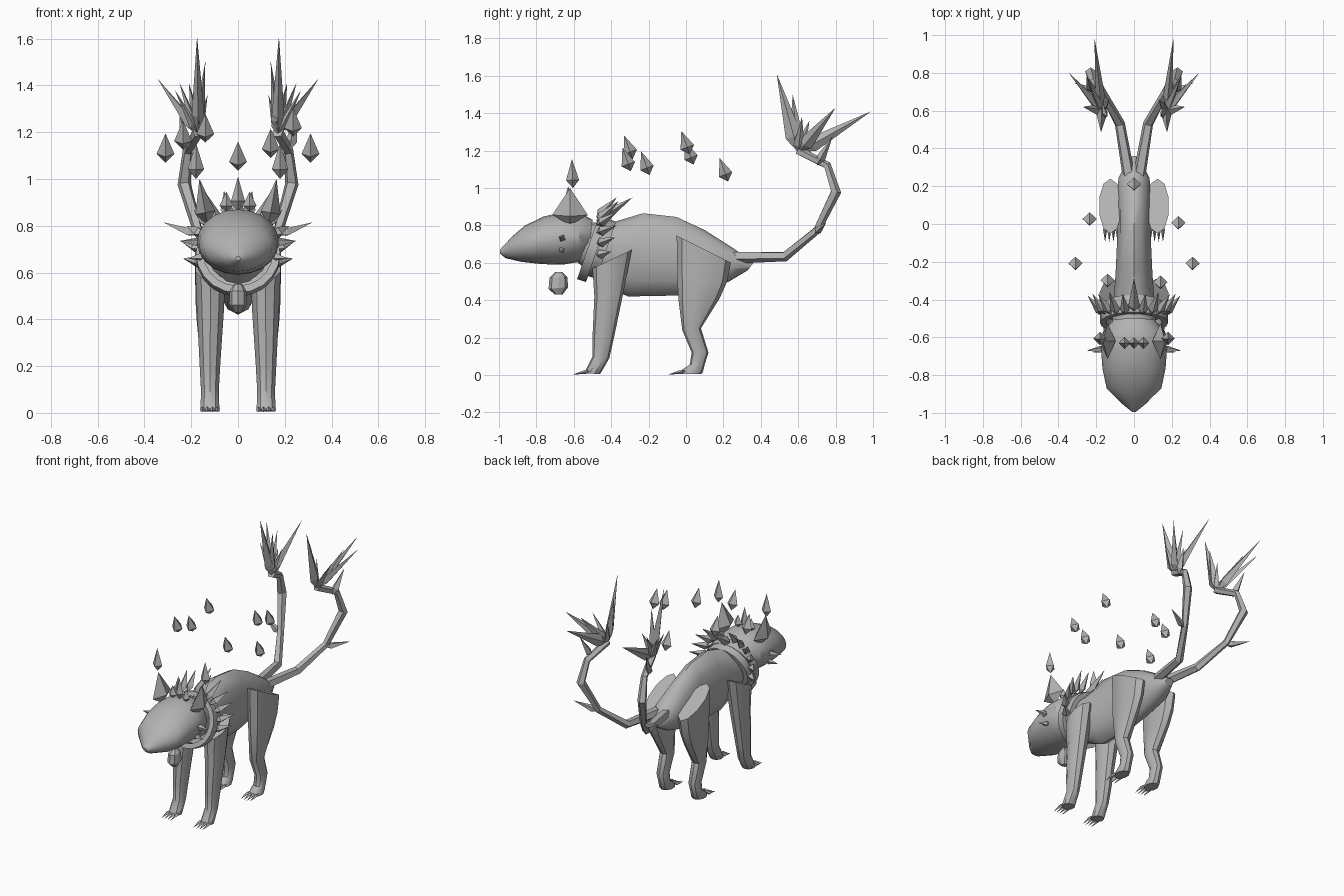
import bpy, bmesh, math
from mathutils import Vector, Matrix

if "Cube" in bpy.data.objects:
    bpy.data.objects.remove(bpy.data.objects["Cube"])

grey = bpy.data.materials.new("stone_grey")
grey.diffuse_color = (0.45, 0.45, 0.45, 1)
grey.use_nodes = True
grey.node_tree.nodes["Principled BSDF"].inputs["Base Color"].default_value = grey.diffuse_color


def finish(bm, name, angle=0):
    bmesh.ops.recalc_face_normals(bm, faces=bm.faces)
    me = bpy.data.meshes.new(name)
    bm.to_mesh(me)
    bm.free()
    me.materials.append(grey)
    ob = bpy.data.objects.new(name, me)
    bpy.context.collection.objects.link(ob)
    if angle:
        bpy.ops.object.select_all(action='DESELECT')
        ob.select_set(True)
        bpy.context.view_layer.objects.active = ob
        bpy.ops.object.shade_smooth_by_angle(angle=math.radians(angle))
    return ob


def skin(bm, rings):
    rings = [[bm.verts.new(p) for p in r] for r in rings]
    n = len(rings[0])
    for a, b in zip(rings, rings[1:]):
        for i in range(n):
            j = (i + 1) % n
            bm.faces.new((a[i], a[j], b[j], b[i]))
    bm.faces.new(rings[0])
    bm.faces.new(rings[-1])


def loft(name, sections, n=12, side=1, angle=35):
    """Each section spans (ya, za)-(yb, zb) and is rx wide around x = xc."""
    bm = bmesh.new()
    rings = []
    for ya, za, yb, zb, xc, rx in sections:
        mid = Vector((xc * side, (ya + yb) / 2, (za + zb) / 2))
        arm = Vector((0, (ya - yb) / 2, (za - zb) / 2))
        rings.append([mid + arm * math.cos(t) + Vector((rx * math.sin(t), 0, 0))
                      for t in (math.tau * i / n for i in range(n))])
    skin(bm, rings)
    return finish(bm, name, angle)


def tube(name, points, n=5):
    """Tapered tube through (x, y, z, radius) points."""
    bm = bmesh.new()
    pts = [Vector(p[:3]) for p in points]
    rings = []
    for i, p in enumerate(pts):
        d = (pts[min(i + 1, len(pts) - 1)] - pts[max(i - 1, 0)]).normalized()
        u = d.cross(Vector((1, 0, 0))).normalized()
        v = d.cross(u)
        rings.append([p + points[i][3] * (u * math.cos(t) + v * math.sin(t))
                      for t in (math.tau * k / n for k in range(n))])
    skin(bm, rings)
    return finish(bm, name)


def spike(name, base, tip, r, waist=0.3, n=4, flat=1.0):
    """Double-ended pyramid from base to tip, widest at the waist."""
    base, tip = Vector(base), Vector(tip)
    d = tip - base
    u = d.cross(Vector((1, 0, 0)))
    if u.length < 1e-4:
        u = Vector((0, 0, 1))
    u.normalize()
    v = d.cross(u).normalized()
    c = base + d * waist
    bm = bmesh.new()
    ring = [bm.verts.new(c + r * (u * math.cos(t) + flat * v * math.sin(t)))
            for t in (math.tau * k / n for k in range(n))]
    ends = [bm.verts.new(base), bm.verts.new(tip)]
    for i in range(n):
        for e in ends:
            bm.faces.new((ring[i], ring[(i + 1) % n], e))
    return finish(bm, name)


# torso with neck, and head with pointed muzzle
loft("body", [
    (-.56, .82, -.60, .62, 0, .12), (-.43, .81, -.53, .56, 0, .115),
    (-.38, .82, -.42, .47, 0, .11), (-.23, .865, -.31, .42, 0, .10),
    (-.05, .845, -.05, .425, 0, .09), (.10, .775, .08, .45, 0, .09),
    (.25, .68, .23, .50, 0, .085), (.36, .60, .33, .56, 0, .03)], 14)
loft("head", [
    (-.995, .67, -.995, .65, 0, .01), (-.93, .74, -.965, .625, 0, .065),
    (-.86, .80, -.88, .605, 0, .145), (-.76, .848, -.77, .593, 0, .167),
    (-.66, .87, -.66, .59, 0, .175), (-.57, .87, -.57, .605, 0, .165),
    (-.50, .83, -.52, .65, 0, .11)], 20)

# two tilted collar bands
for name, shift, size in (("collar", 0, .168), ("rear_collar", .05, .15)):
    bm = bmesh.new()
    rings = []
    for k in range(20):
        t = math.tau * k / 20
        for dr, dw in ((-.02, -.025), (.012, -.025), (.012, .025), (-.02, .025)):
            rings.append(bm.verts.new(((size + dr) * math.sin(t), dw,
                                       (size + dr) * math.cos(t))))
    for k in range(20):
        for m in range(4):
            a, b = k * 4, (k + 1) % 20 * 4
            bm.faces.new((rings[a + m], rings[a + (m + 1) % 4],
                          rings[b + (m + 1) % 4], rings[b + m]))
    bmesh.ops.transform(bm, verts=bm.verts, matrix=Matrix.Translation(
        (0, -.50 + shift, .675)) @ Matrix.Rotation(math.radians(-19), 4, 'X'))
    finish(bm, name, 35)

# hanging pendant
loft("pendant", [(-.70, .55, -.66, .55, 0, .018), (-.73, .52, -.635, .525, 0, .035),
                 (-.735, .46, -.63, .47, 0, .038), (-.70, .43, -.66, .43, 0, .02)], 8, angle=20)

front_leg = [(-.50, .57, -.29, .67, .118, .068), (-.49, .42, -.335, .44, .118, .06),
             (-.50, .20, -.385, .20, .12, .046), (-.50, .10, -.41, .09, .12, .04),
             (-.53, .04, -.45, .02, .12, .042), (-.545, .01, -.46, .005, .12, .042)]
hind_leg = [(-.05, .745, .24, .60, .125, .062), (-.045, .48, .22, .50, .125, .06),
            (-.04, .40, .18, .41, .125, .055), (-.02, .24, .08, .25, .12, .045),
            (.03, .12, .12, .12, .12, .04), (.02, .055, .10, .055, .12, .038),
            (-.02, .03, .09, .015, .12, .042), (-.03, .005, .08, .005, .12, .042)]

for s, tag in ((1, "left"), (-1, "right")):
    # legs and claws
    loft("front_leg_" + tag, front_leg, 10, s)
    loft("hind_leg_" + tag, hind_leg, 10, s)
    for y, leg in ((-.53, "front"), (-.02, "hind")):
        for k in (-1.5, -.5, .5, 1.5):
            x = s * .12 + k * .022
            spike(f"{leg}_claw_{tag}", (x, y + .02, .022), (x, y - .075, .003), .011, .3)

    # ear with a crystal above it
    spike("ear_" + tag, (s * .13, -.62, .80), (s * .165, -.62, 1.0), .095, .28, 4, .45)
    spike("ear_crystal_" + tag, (s * .18, -.605, 1.0), (s * .18, -.61, 1.155), .035, .27)

    # cheek and mane spikes
    spike("cheek_spike_" + tag, (s * .15, -.66, .73), (s * .25, -.67, .735), .02, .25)
    spike("lower_cheek_spike_" + tag, (s * .14, -.66, .67), (s * .215, -.68, .66), .018, .25)
    for x, z, tx, ty, tz in ((.15, .64, .235, -.40, .66), (.16, .70, .245, -.38, .735),
                             (.15, .76, .22, -.37, .80), (.12, .80, .19, -.37, .87),
                             (.09, .82, .13, -.36, .93), (.045, .84, .06, -.37, .95)):
        spike("mane_spike_" + tag, (s * x, -.48, z), (s * tx, ty, tz), .026, .25)

    # forked tail with side thorns
    tube("tail_" + tag, [(s * .025, .24, .63, .035), (s * .075, .53, .635, .028),
                         (s * .17, .70, .775, .022), (s * .23, .80, .98, .03),
                         (s * .215, .755, 1.12, .022), (s * .17, .60, 1.20, .025)])
    spike("tail_thorn_" + tag, (s * .17, .69, .76), (s * .32, .75, .815), .022, .25)
    spike("upper_tail_thorn_" + tag, (s * .22, .70, 1.12), (s * .25, .785, 1.28), .025, .25)

    # fan of blades at the tail end
    for tip, r in (((.175, .485, 1.61), .045), ((.14, .57, 1.50), .04),
                   ((.21, .99, 1.41), .04), ((.345, .80, 1.43), .04),
                   ((.25, .78, 1.41), .035), ((.13, .66, 1.36), .03),
                   ((.27, .62, 1.38), .03)):
        spike("tail_blade_" + tag, (s * .17, .60, 1.19), (s * tip[0], *tip[1:]), r, .2, 4, .6)

# centre mane spike and forehead crystals
spike("mane_spike_top", (0, -.48, .82), (0, -.285, .95), .03, .25)
for x, h in ((-.05, .945), (0, 1.01), (.05, .945)):
    spike("forehead_crystal", (x, -.63, .86), (x, -.63, h), .03, .3)

# floating crystals above the back
for x, y, z in ((.31, -.22, 1.13), (-.31, -.22, 1.13), (.235, -.005, 1.24),
                (-.235, .015, 1.185), (.14, -.32, 1.15), (-.14, -.31, 1.215),
                (0, .20, 1.095)):
    spike("floating_crystal", (x, y + .025, z - .06), (x, y - .02, z + .065), .038, .3)
